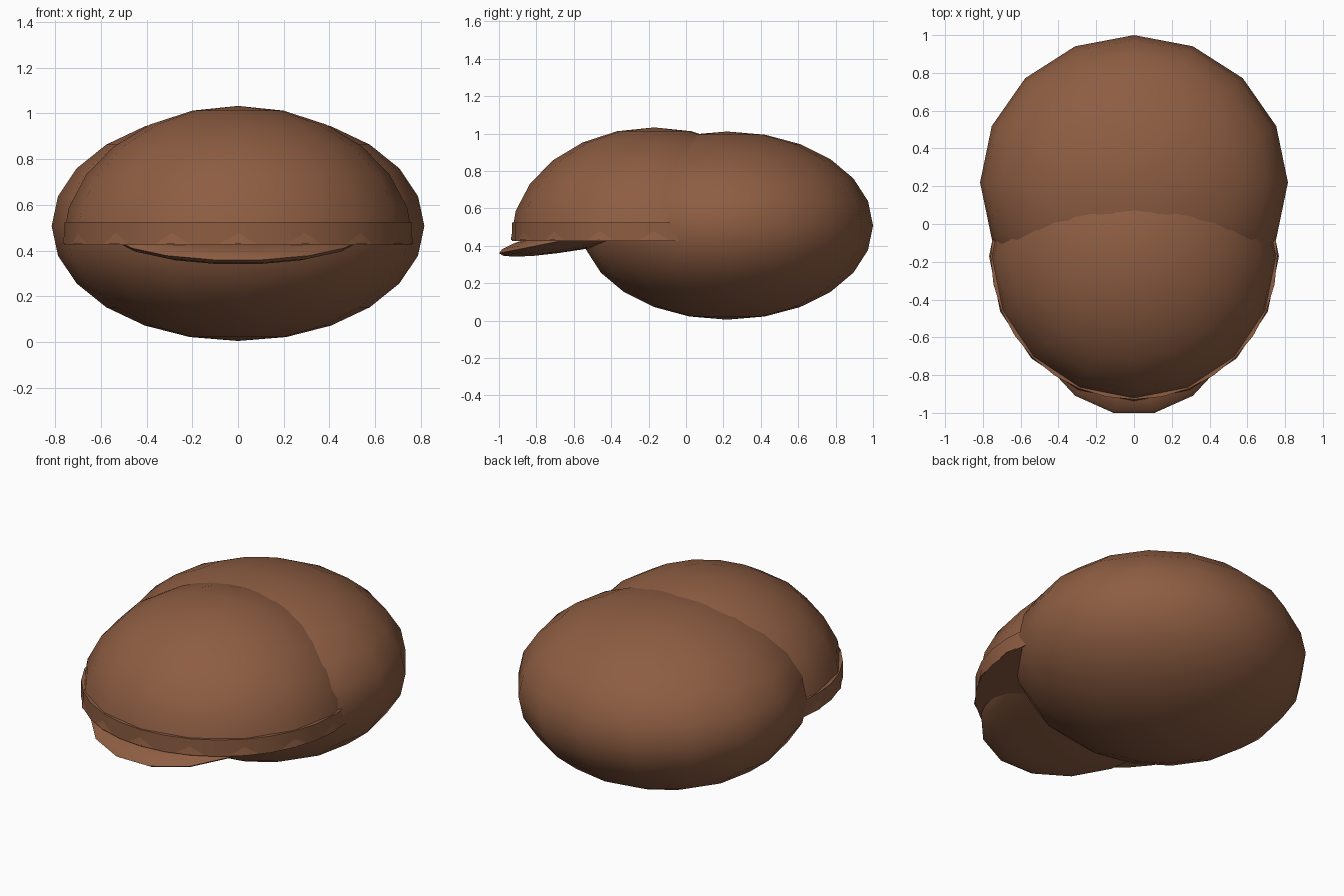
import bpy, bmesh, math
from mathutils import Matrix

if "Cube" in bpy.data.objects:
    bpy.data.objects.remove(bpy.data.objects["Cube"])

brown = bpy.data.materials.new("brown")
brown.diffuse_color = (0.27, 0.11, 0.055, 1)
brown.use_nodes = True
brown.node_tree.nodes["Principled BSDF"].inputs["Base Color"].default_value = brown.diffuse_color


def finish(name, bm, matrix, angle):
    bm.transform(matrix)
    bmesh.ops.recalc_face_normals(bm, faces=bm.faces)
    mesh = bpy.data.meshes.new(name)
    bm.to_mesh(mesh)
    bm.free()
    mesh.materials.append(brown)
    obj = bpy.data.objects.new(name, mesh)
    bpy.context.collection.objects.link(obj)
    bpy.ops.object.select_all(action='DESELECT')
    obj.select_set(True)
    bpy.context.view_layer.objects.active = obj
    bpy.ops.object.shade_smooth_by_angle(angle=math.radians(angle))
    return obj


def ellipsoid(name, center, radii, tilt=0, spin=0, half=False, rings=12):
    bm = bmesh.new()
    bmesh.ops.create_uvsphere(bm, u_segments=16, v_segments=rings, radius=1)
    if half:  # keep the upper half and close its underside
        geom = bm.verts[:] + bm.edges[:] + bm.faces[:]
        bmesh.ops.bisect_plane(bm, geom=geom, dist=1e-4, plane_co=(0, 0, 0),
                               plane_no=(0, 0, 1), clear_inner=True)
        bmesh.ops.holes_fill(bm, edges=[e for e in bm.edges if e.is_boundary], sides=0)
    matrix = (Matrix.Translation(center) @ Matrix.Rotation(tilt, 4, 'X')
              @ Matrix.Diagonal((*radii, 1)) @ Matrix.Rotation(spin, 4, 'Z'))
    return finish(name, bm, matrix, 40)


# Rounded main body
ellipsoid("head", (0, 0.22, 0.508), (0.815, 0.78, 0.503))

# Cap dome with closed underside
ellipsoid("cap_dome", (0, -0.17, 0.43), (0.767, 0.767, 0.603), half=True)

# Thin band around the cap rim
bm = bmesh.new()
bmesh.ops.create_cone(bm, cap_ends=True, segments=32, radius1=0.759, radius2=0.759, depth=0.1)
finish("cap_band", bm, Matrix.Translation((0, -0.17, 0.475)), 30)

# Flattened, forward-sloping brim
ellipsoid("cap_brim", (0, -0.41, 0.478), (0.56, 0.613, 0.07),
          tilt=math.atan(0.2), spin=math.pi / 16)
